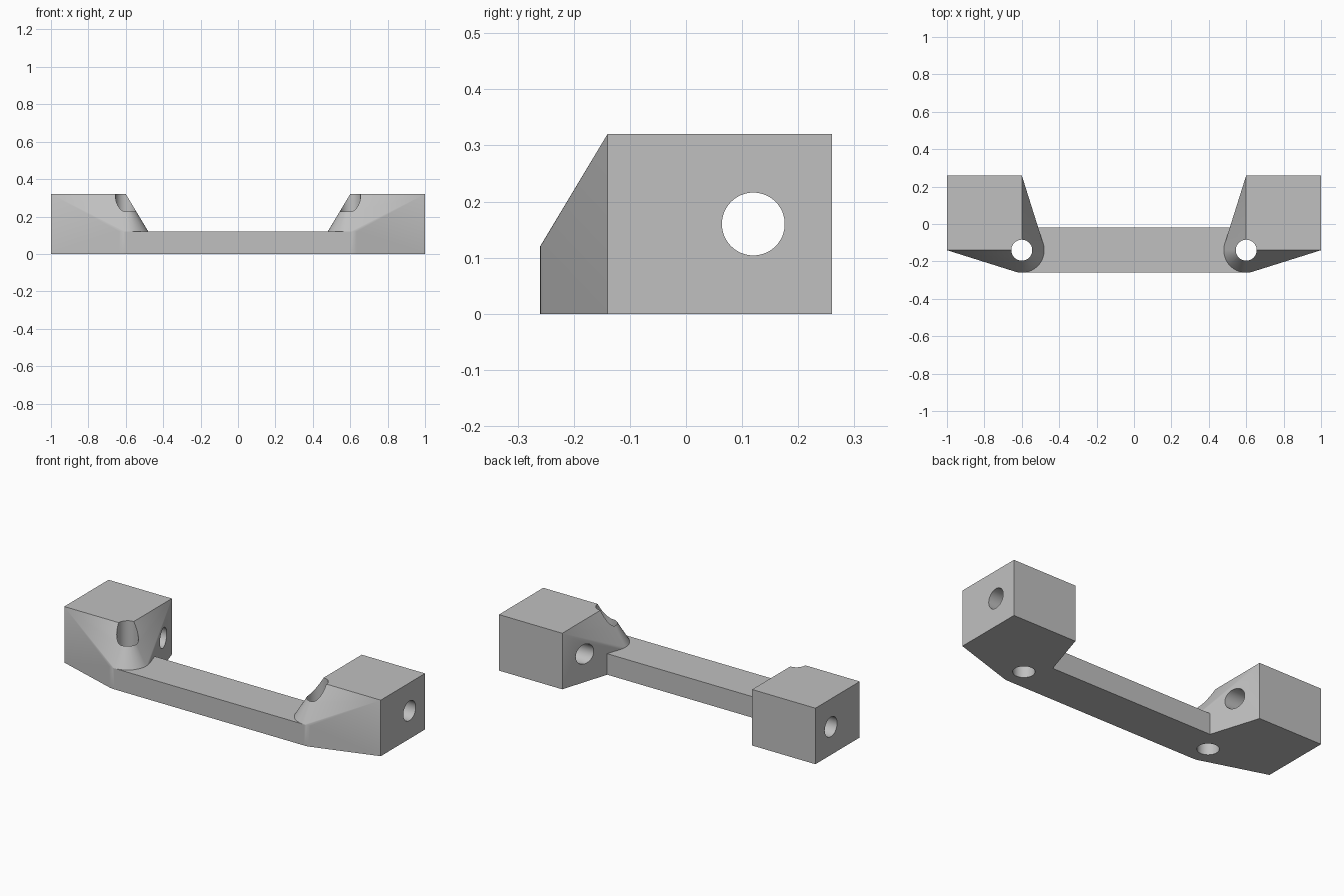
import bpy
import bmesh
from math import radians
from mathutils import Matrix, Vector

cube = bpy.data.objects.get("Cube")
if cube:
    bpy.data.objects.remove(cube, do_unlink=True)

SEGMENTS = 64
POST = Vector((0.6, -0.14, 0))     # centre of the vertical screw hole
POST_RADIUS = 0.12
BAR_HEIGHT = 0.12
BLOCK_HEIGHT = 0.32
HOLE_RADIUS = 0.056

grey = bpy.data.materials.new("plain grey")
grey.use_nodes = True
colour = (0.53, 0.53, 0.53, 1)
grey.diffuse_color = colour
grey.node_tree.nodes["Principled BSDF"].inputs["Base Color"].default_value = colour


def make_object(name, bm):
    bmesh.ops.recalc_face_normals(bm, faces=bm.faces)
    mesh = bpy.data.meshes.new(name)
    bm.to_mesh(mesh)
    bm.free()
    mesh.materials.append(grey)
    obj = bpy.data.objects.new(name, mesh)
    bpy.context.collection.objects.link(obj)
    return obj


def add_box(bm, low, high):
    low, high = Vector(low), Vector(high)
    matrix = Matrix.Translation((low + high) / 2) @ Matrix.Diagonal(high - low).to_4x4()
    bmesh.ops.create_cube(bm, size=1, matrix=matrix)


def add_cylinder(bm, centre, radius, depth, axis="Z"):
    turn = Matrix.Rotation(radians(90), 4, "Y") if axis == "X" else Matrix()
    bmesh.ops.create_cone(bm, cap_ends=True, segments=SEGMENTS, radius1=radius,
                          radius2=radius, depth=depth,
                          matrix=Matrix.Translation(centre) @ turn)


def add_boolean(target, other, operation):
    mod = target.modifiers.new(operation.lower(), "BOOLEAN")
    mod.object = other
    mod.operation = operation
    mod.solver = "EXACT"
    other.hide_render = True
    bpy.context.view_layer.objects.active = target
    bpy.ops.object.modifier_apply(modifier=mod.name)
    bpy.data.objects.remove(other, do_unlink=True)


def make_mount(name, side):
    # Convex hull around the square block and the low round post
    bm = bmesh.new()
    add_box(bm, (0.6, -0.14, 0), (1, 0.26, BLOCK_HEIGHT))
    add_cylinder(bm, POST + Vector((0, 0, BAR_HEIGHT / 2)), POST_RADIUS, BAR_HEIGHT)
    hull = bmesh.ops.convex_hull(bm, input=bm.verts)
    spare = {v for v in hull["geom_interior"] + hull["geom_unused"]
             if isinstance(v, bmesh.types.BMVert)}
    bmesh.ops.delete(bm, geom=list(spare), context="VERTS")
    # Keep only the outer hull faces
    outer = bmesh.new()
    for v in bm.verts:
        outer.verts.new((v.co.x * side, v.co.y, v.co.z))
    bm.free()
    bmesh.ops.convex_hull(outer, input=outer.verts)
    bmesh.ops.dissolve_limit(outer, angle_limit=radians(0.5),
                             verts=outer.verts, edges=outer.edges)
    return make_object(name, outer)


# Straight grip bar
bm = bmesh.new()
add_box(bm, (-0.6, -0.26, 0), (0.6, -0.02, BAR_HEIGHT))
handle = make_object("handle_bracket", bm)

# End mounts
for name, side in (("left_mount", 1), ("right_mount", -1)):
    add_boolean(handle, make_mount(name, side), "UNION")

# Vertical screw holes and the sideways bores
bm = bmesh.new()
for side in (1, -1):
    add_cylinder(bm, (POST.x * side, POST.y, 0.16), HOLE_RADIUS, 1)
add_cylinder(bm, (0, 0.12, 0.16), HOLE_RADIUS, 3, "X")
add_boolean(handle, make_object("hole_cutter", bm), "DIFFERENCE")

# Smooth the round surfaces, keep flat faces flat
bpy.ops.object.select_all(action="DESELECT")
handle.select_set(True)
bpy.context.view_layer.objects.active = handle
bpy.ops.object.shade_smooth_by_angle(angle=radians(20))
weighted = handle.modifiers.new("weighted_normals", "WEIGHTED_NORMAL")
weighted.keep_sharp = True
